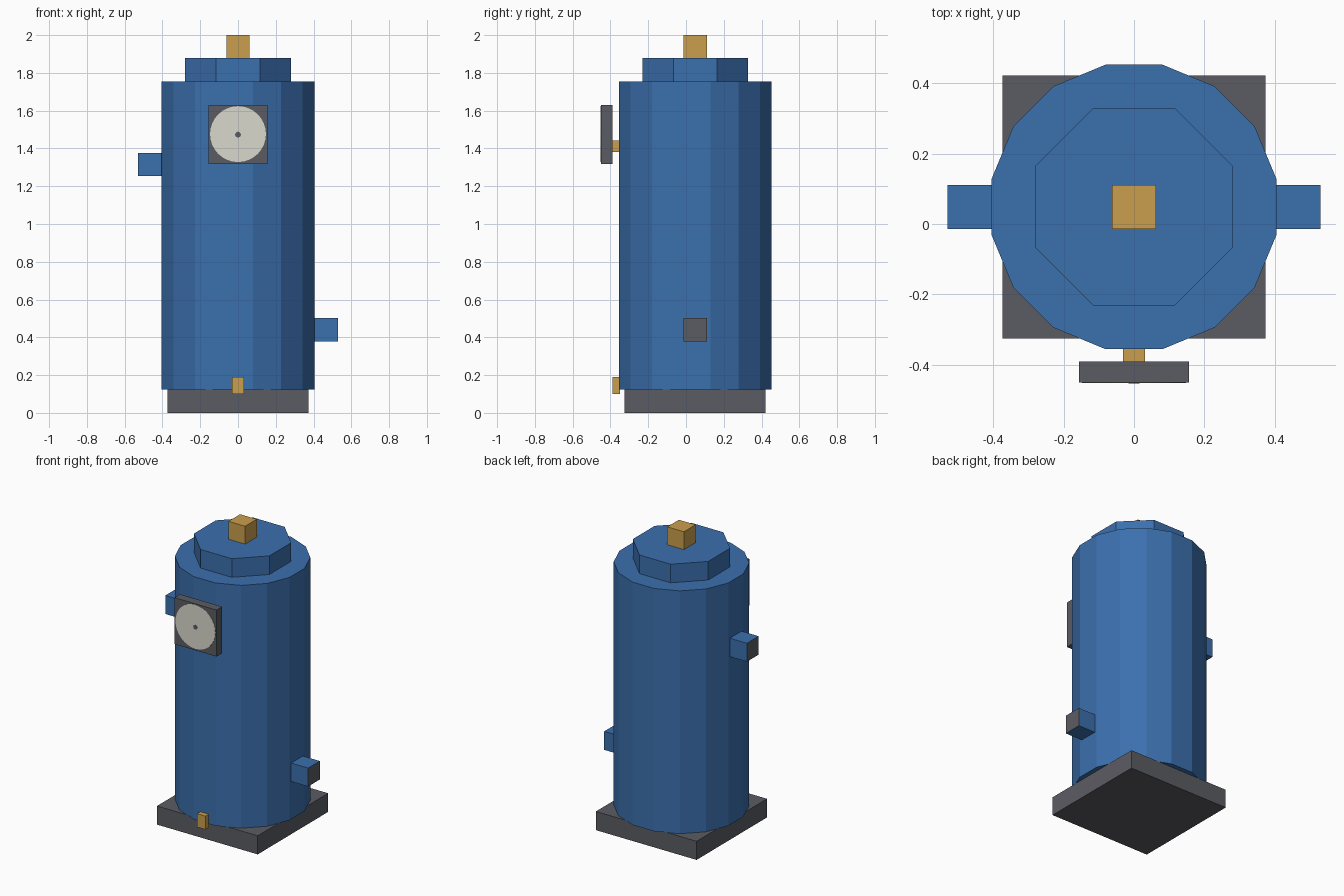
import bpy
import math
from mathutils import Vector

cube = bpy.data.objects.get("Cube")
if cube:
    bpy.data.objects.remove(cube, do_unlink=True)


def material(name, color):
    m = bpy.data.materials.new(name)
    m.use_nodes = True
    m.diffuse_color = (*color, 1)
    bsdf = m.node_tree.nodes["Principled BSDF"]
    bsdf.inputs["Base Color"].default_value = (*color, 1)
    bsdf.inputs["Roughness"].default_value = 0.8
    return m


BLUE = material("blue paint", (0.044, 0.16, 0.42))
GREY = material("dark grey metal", (0.105, 0.107, 0.125))
BRASS = material("brass", (0.59, 0.345, 0.075))
CREAM = material("cream dial", (0.70, 0.69, 0.61))

AXIS_Y = 0.0485  # tank axis


def box(name, low, high, mat):
    low, high = Vector(low), Vector(high)
    bpy.ops.mesh.primitive_cube_add(size=1, location=(low + high) / 2)
    ob = bpy.context.object
    ob.name = name
    ob.scale = high - low
    bpy.ops.object.transform_apply(location=False, rotation=False, scale=True)
    ob.data.materials.append(mat)
    return ob


def prism(name, sides, apothem, z0, z1, mat):
    """Upright prism with a flat side facing the front."""
    bpy.ops.mesh.primitive_cylinder_add(
        vertices=sides, radius=apothem / math.cos(math.pi / sides),
        depth=z1 - z0, location=(0, AXIS_Y, (z0 + z1) / 2),
        rotation=(0, 0, math.pi / sides))
    ob = bpy.context.object
    ob.name = name
    ob.data.materials.append(mat)
    return ob


def disc(name, radius, y, z, thick, sides, mat):
    """Thin plate facing the front, its back at y."""
    bpy.ops.mesh.primitive_cylinder_add(
        vertices=sides, radius=radius, depth=thick,
        location=(0, y - thick / 2, z), rotation=(math.pi / 2, 0, 0))
    ob = bpy.context.object
    ob.name = name
    ob.data.materials.append(mat)
    return ob


# Base, tank, lid and top valve
box("base_plate", (-0.374, -0.325, 0), (0.374, 0.422, 0.125), GREY)
prism("tank", 16, 0.404, 0.125, 1.755, BLUE)
prism("lid", 8, 0.28, 1.755, 1.88, BLUE)
box("top_valve", (-0.062, AXIS_Y - 0.062, 1.88),
    (0.062, AXIS_Y + 0.062, 2.0), BRASS)

# Side ports with grey end faces
for name, side, z in (("left_port", 1, 0.44), ("right_port", -1, 1.315)):
    x0, x1 = sorted((side * 0.39, side * 0.53))
    port = box(name, (x0, AXIS_Y - 0.062, z - 0.062),
               (x1, AXIS_Y + 0.062, z + 0.062), BLUE)
    port.data.materials.append(GREY)
    for face in port.data.polygons:
        face.material_index = int(face.normal.x * side > 0.9)

# Pressure gauge
GAUGE_Z = 1.473
box("gauge_stem", (-0.031, -0.39, 1.38), (0.031, -0.35, 1.442), BRASS)
box("gauge_case", (-0.156, -0.45, GAUGE_Z - 0.156),
    (0.156, -0.39, GAUGE_Z + 0.156), GREY)
disc("gauge_dial", 0.148, -0.45, GAUGE_Z + 0.003, 0.002, 32, CREAM)
disc("gauge_pivot", 0.016, -0.452, GAUGE_Z, 0.001, 8, GREY)

# Drain valve
box("drain_valve", (-0.031, -0.39, 0.1), (0.031, -0.35, 0.19), BRASS)
